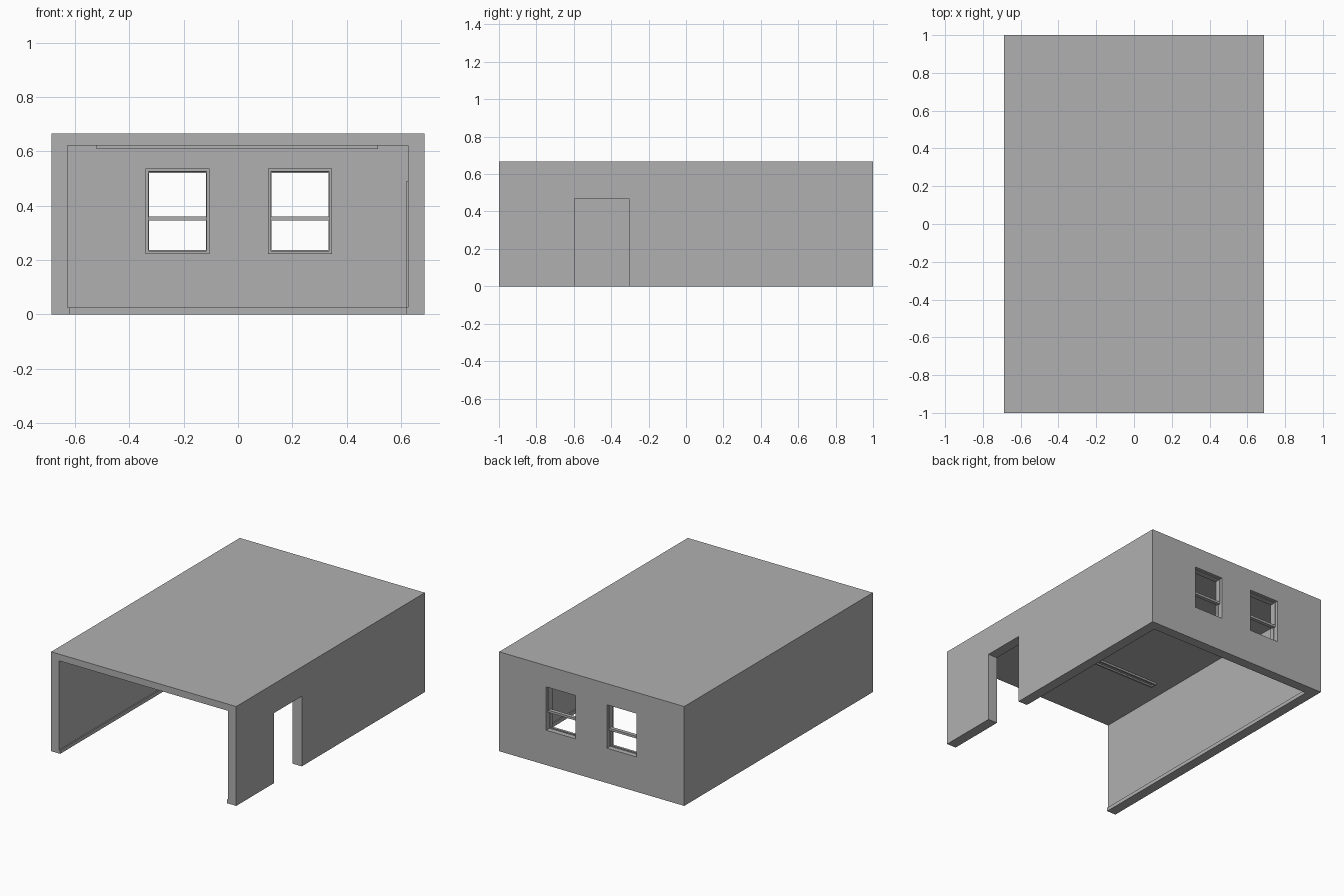
import bpy

if "Cube" in bpy.data.objects:
    bpy.data.objects.remove(bpy.data.objects["Cube"])

W, L, H = 0.687, 1.0, 0.667            # half width, half length, height
XL, XR, YB, ZC = -0.627, 0.625, 0.94, 0.622   # inner faces of walls and ceiling
DOOR_Y0, DOOR_Y1, DOOR_Z = -0.597, -0.305, 0.47

grey = bpy.data.materials.new("dark_grey")
grey.diffuse_color = (0.436, 0.436, 0.436, 1)
grey.use_nodes = True
grey.node_tree.nodes["Principled BSDF"].inputs["Base Color"].default_value = grey.diffuse_color


def box(name, x0, x1, y0, y1, z0, z1):
    bpy.ops.mesh.primitive_cube_add(size=1, location=((x0 + x1) / 2, (y0 + y1) / 2, (z0 + z1) / 2))
    ob = bpy.context.object
    ob.name = name
    ob.scale = (x1 - x0, y1 - y0, z1 - z0)
    bpy.ops.object.transform_apply(location=False, rotation=False, scale=True)
    ob.data.materials.append(grey)
    return ob


def cut(target, *bounds):
    cutter = box("cutter", *bounds)
    mod = target.modifiers.new("cut", 'BOOLEAN')
    mod.operation = 'DIFFERENCE'
    mod.solver = 'EXACT'
    mod.object = cutter
    bpy.context.view_layer.objects.active = target
    bpy.ops.object.modifier_apply(modifier=mod.name)
    bpy.data.objects.remove(cutter, do_unlink=True)


def frame(name, x0, x1, y0, y1, z0, z1, t):
    # upright rectangular frame with border t
    ob = box(name, x0, x1, y0, y1, z0, z1)
    cut(ob, x0 + t, x1 - t, y0 - 0.1, y1 + 0.1, z0 + t, z1 - t)
    return ob


# Room shell: open at the front and below, with a door in the right wall
shell = box("room_shell", -W, W, -L, L, 0, H)
cut(shell, XL, XR, -L - 0.1, YB, -0.1, ZC)
cut(shell, XR - 0.1, W + 0.1, DOOR_Y0, DOOR_Y1, -0.1, DOOR_Z)

# Two sash windows in the back wall, each with a raised casing on the inside
for side, cx in (("left", -0.2225), ("right", 0.2285)):
    x0, x1, z0, z1 = cx - 0.109, cx + 0.109, 0.234, 0.525
    cut(shell, x0, x1, YB - 0.1, L + 0.1, z0, z1)
    frame(side + "_window_casing", cx - 0.118, cx + 0.118, YB - 0.006, YB, 0.222, 0.537, 0.011)
    frame(side + "_upper_sash", x0, x1, 0.969, 0.98, 0.346, z1, 0.004)
    frame(side + "_lower_sash", x0, x1, 0.955, 0.966, z0, 0.361, 0.004)
    box(side + "_upper_meeting_rail", x0, x1, 0.967, 0.98, 0.346, 0.361)
    box(side + "_lower_meeting_rail", x0, x1, 0.955, 0.967, 0.346, 0.361)

# Door casing on the inside of the right wall
T, C = 0.006, 0.02
box("door_casing_front", XR - T, XR, DOOR_Y0 - C, DOOR_Y0, 0, DOOR_Z + C)
box("door_casing_back", XR - T, XR, DOOR_Y1, DOOR_Y1 + C, 0, DOOR_Z + C)
box("door_casing_top", XR - T, XR, DOOR_Y0, DOOR_Y1, DOOR_Z, DOOR_Z + C)

# Baseboards along the walls
B, BH = 0.007, 0.025
box("left_baseboard", XL, XL + B, -L, YB, 0, BH)
box("back_baseboard", XL + B, XR - B, YB - B, YB, 0, BH)
box("right_baseboard_front", XR - B, XR, -L, DOOR_Y0 - C, 0, BH)
box("right_baseboard_back", XR - B, XR, DOOR_Y1 + C, YB, 0, BH)

# Ceiling rail with a groove along its underside
rail = box("ceiling_rail", -0.52, 0.515, -0.45, -0.40, 0.610, ZC)
cut(rail, -0.51, 0.505, -0.438, -0.412, 0.60, 0.619)
